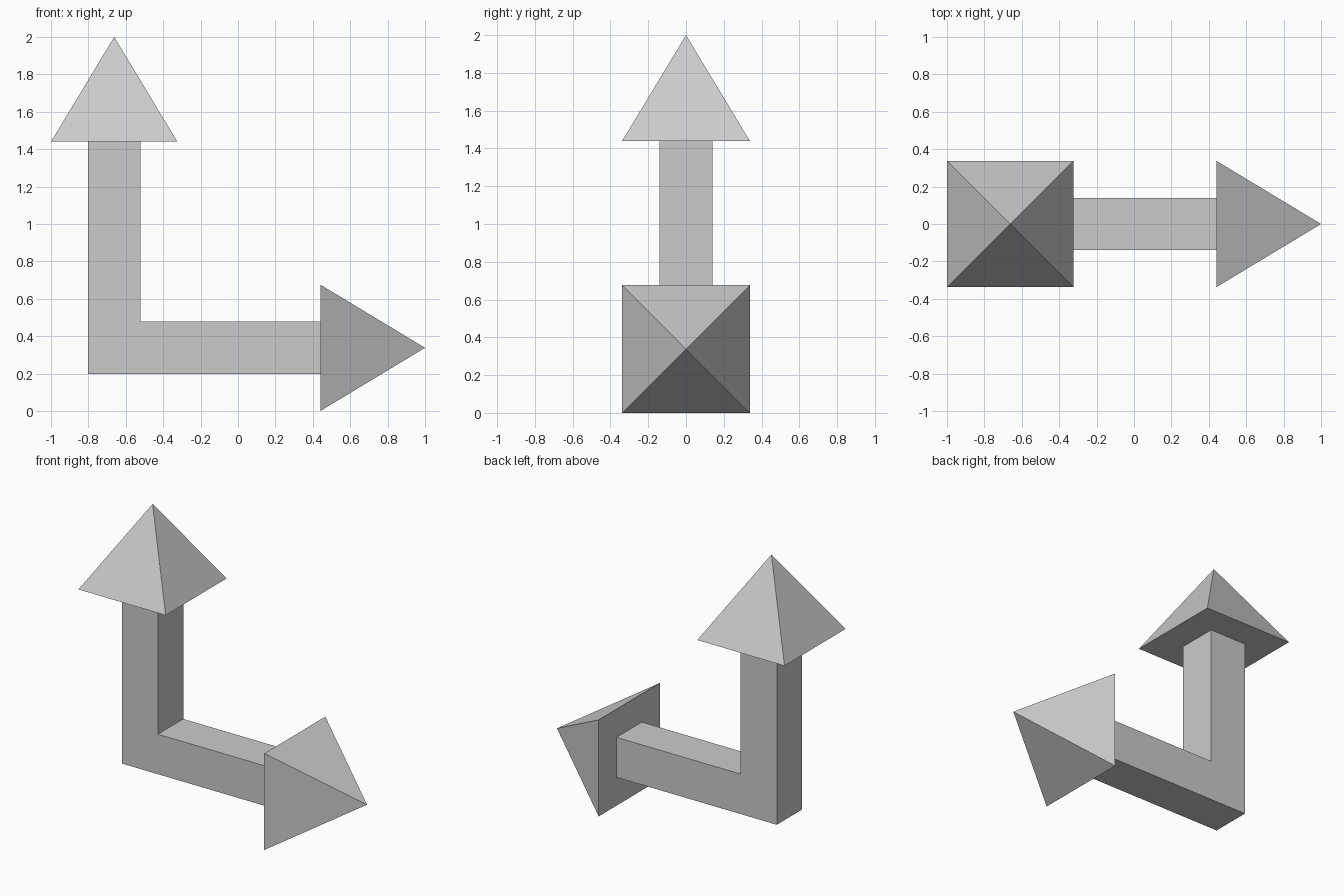
import bpy, bmesh
from math import radians, sqrt
from mathutils import Matrix, Vector

if "Cube" in bpy.data.objects:
    bpy.data.objects.remove(bpy.data.objects["Cube"])

HALF_HEAD = 0.338   # half width of the pyramid heads
HALF_BAR = 0.14     # half thickness of the square shaft
HEAD_LEN = 0.56
AXIS_X, AXIS_Z = -1 + HALF_HEAD, HALF_HEAD   # centre lines of the two arms


def make_object(name, bm):
    bmesh.ops.recalc_face_normals(bm, faces=bm.faces)
    mesh = bpy.data.meshes.new(name)
    bm.to_mesh(mesh)
    bm.free()
    obj = bpy.data.objects.new(name, mesh)
    bpy.context.collection.objects.link(obj)
    return obj


def arrow_head(name, base, tilt):
    """Four-sided pyramid with its base centre at base, tilted about y."""
    matrix = (Matrix.Translation(base) @ Matrix.Rotation(radians(tilt), 4, 'Y')
              @ Matrix.Translation((0, 0, HEAD_LEN / 2))
              @ Matrix.Rotation(radians(45), 4, 'Z'))
    bm = bmesh.new()
    bmesh.ops.create_cone(bm, cap_ends=True, segments=4,
                          radius1=HALF_HEAD * sqrt(2), radius2=0,
                          depth=HEAD_LEN, matrix=matrix)
    bmesh.ops.remove_doubles(bm, verts=bm.verts, dist=1e-5)
    return make_object(name, bm)


# L-shaped shaft, profile extruded along y
left, inner_x, end_x = AXIS_X - HALF_BAR, AXIS_X + HALF_BAR, 1 - HEAD_LEN
bottom, inner_z, end_z = AXIS_Z - HALF_BAR, AXIS_Z + HALF_BAR, 2 - HEAD_LEN
profile = [(left, bottom), (end_x, bottom), (end_x, inner_z),
           (inner_x, inner_z), (inner_x, end_z), (left, end_z)]
bm = bmesh.new()
face = bm.faces.new([bm.verts.new((x, -HALF_BAR, z)) for x, z in profile])
side = bmesh.ops.extrude_face_region(bm, geom=[face], use_keep_orig=True)
bmesh.ops.translate(bm, vec=(0, 2 * HALF_BAR, 0),
                    verts=[v for v in side["geom"] if isinstance(v, bmesh.types.BMVert)])
make_object("bent_shaft", bm)

# Pyramid heads on both ends
arrow_head("upward_arrow_head", Vector((AXIS_X, 0, end_z)), 0)
arrow_head("sideways_arrow_head", Vector((end_x, 0, AXIS_Z)), 90)
